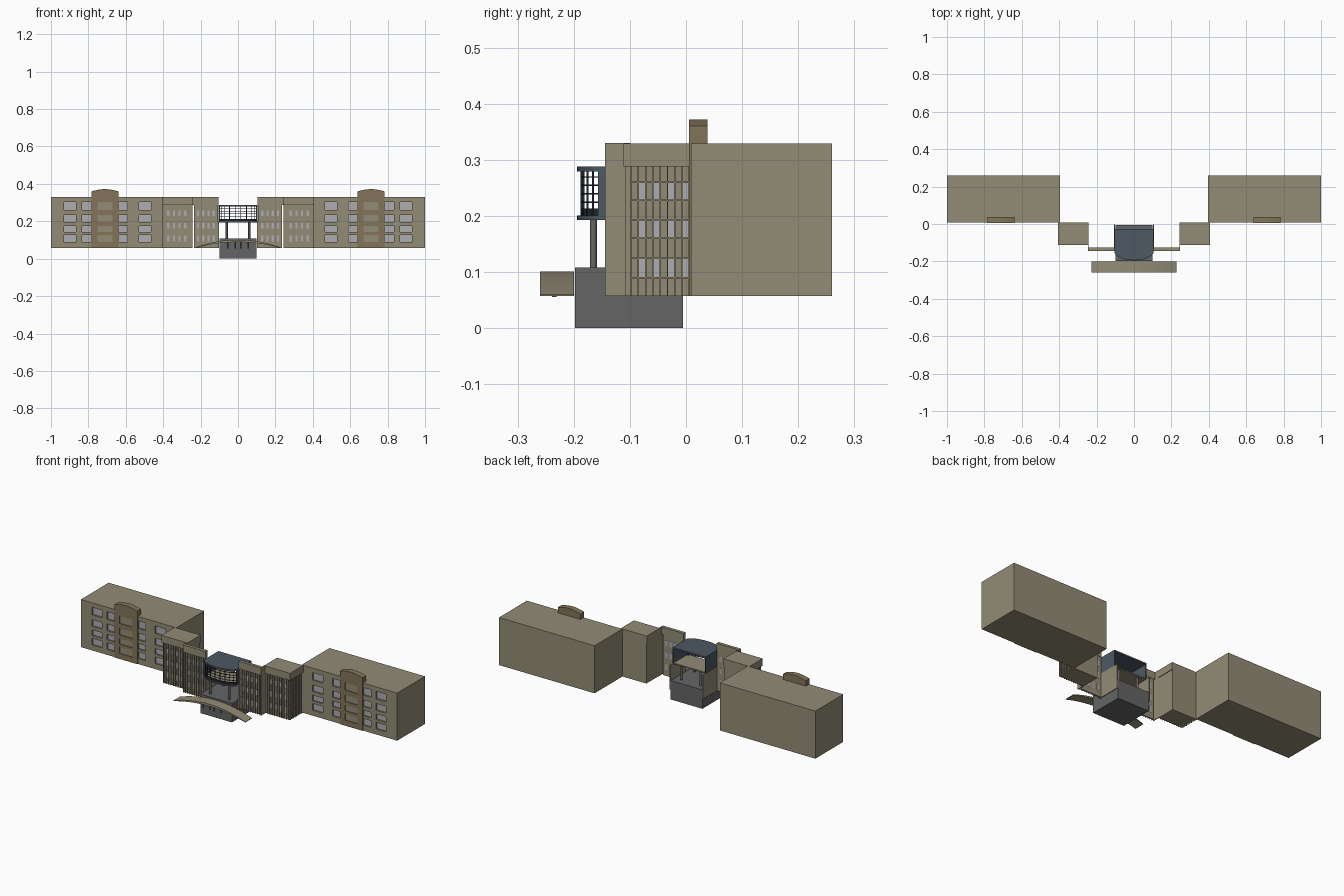
import bpy, bmesh, math
from mathutils import Matrix, Vector

if "Cube" in bpy.data.objects:
    bpy.data.objects.remove(bpy.data.objects["Cube"])


def material(name, rgb):
    m = bpy.data.materials.new(name)
    m.diffuse_color = (*rgb, 1)
    m.use_nodes = True
    m.node_tree.nodes["Principled BSDF"].inputs["Base Color"].default_value = m.diffuse_color
    return m


TAN = material("tan_stone", (0.29, 0.26, 0.18))
BROWN = material("brown_stone", (0.23, 0.175, 0.10))
GLASS = material("pale_glass", (0.42, 0.42, 0.44))
BLUE = material("blue_metal", (0.075, 0.10, 0.125))
DARK = material("dark_frame", (0.015, 0.02, 0.025))
GREY = material("grey_base", (0.13, 0.13, 0.13))


def finish(name, bm, mat, mirror=False, cutter=None):
    bmesh.ops.recalc_face_normals(bm, faces=bm.faces)
    me = bpy.data.meshes.new(name)
    bm.to_mesh(me)
    bm.free()
    ob = bpy.data.objects.new(name, me)
    bpy.context.collection.objects.link(ob)
    if mat:
        me.materials.append(mat)
    if cutter:
        b = ob.modifiers.new("windows", 'BOOLEAN')
        b.operation, b.solver, b.object = 'DIFFERENCE', 'EXACT', cutter
    if mirror:
        ob.modifiers.new("mirror", 'MIRROR')
    return ob


def add_box(bm, x0, x1, y0, y1, z0, z1):
    m = Matrix.Translation(((x0 + x1) / 2, (y0 + y1) / 2, (z0 + z1) / 2))
    bmesh.ops.create_cube(bm, size=1, matrix=m @ Matrix.Diagonal((x1 - x0, y1 - y0, z1 - z0, 1)))


def boxes(name, dims, mat, mirror=True, cutter=None):
    bm = bmesh.new()
    for d in dims:
        add_box(bm, *d)
    return finish(name, bm, mat, mirror, cutter)


def extrude(name, pts, vec, mat, mirror=False, cutter=None):
    bm = bmesh.new()
    f = bm.faces.new([bm.verts.new(p) for p in pts])
    r = bmesh.ops.extrude_face_region(bm, geom=[f])
    bmesh.ops.translate(bm, vec=vec, verts=[v for v in r['geom'] if isinstance(v, bmesh.types.BMVert)])
    return finish(name, bm, mat, mirror, cutter)


def posts(name, spots, r, z0, z1, mat):
    bm = bmesh.new()
    for x, y in spots:
        bmesh.ops.create_cone(bm, cap_ends=True, segments=12, radius1=r, radius2=r, depth=z1 - z0,
                              matrix=Matrix.Translation((x, y, (z0 + z1) / 2)))
    finish(name, bm, mat, True)


# Outer wings with recessed windows
ROWS = [(.088, .126), (.142, .174), (.195, .233), (.260, .303)]
COLS = [(.465, .53), (.59, .65), (.775, .835), (.865, .93)]
BAY = (.672, .752)
wing_cut = boxes("wing_window_cutter", [(*c, -.01, .02, *r) for c in COLS for r in ROWS], None, False)
bay_cut = boxes("bay_window_cutter", [(*BAY, -.01, .0175, *r) for r in ROWS], None, False)
for c in (wing_cut, bay_cut):
    c.hide_render = True
    c.hide_viewport = True
boxes("wing", [(.396, 1, .009, .26, .057, .329)], TAN, True, wing_cut)
boxes("wing_glass", [(*c, .0185, .021, *r) for c in COLS for r in ROWS], GLASS)
boxes("bay_glass", [(*BAY, .016, .018, *r) for r in ROWS], GLASS)

# Arched bay on each wing
arch = [(.64 + .144 * i / 12, .005, .36 + .012 * math.sin(math.pi * i / 12)) for i in range(13)]
extrude("arched_bay", [(.784, .005, .057)] + [(.64, .005, .057)] + arch, (0, .033, 0), BROWN, True, bay_cut)

# Gridded facades: fins, rails and alternate glass panes
STOREYS = [(.09, .125), (.16, .193), (.228, .26)]


def facade(name, plane, a0, a1, n, side=False, depth=.006):
    def put(u0, u1, d, z0, z1):
        if side:
            return (plane - .001, plane + d, u0, u1, z0, z1)
        return (u0, u1, plane - d, plane + .001, z0, z1)
    w = (a1 - a0) / n
    fins = [put(a0 + i * w - .0012, a0 + i * w + .0012, depth, .057, .289) for i in range(n + 1)]
    rails = [put(a0, a1, depth * .7, z - .0012, z + .0012) for s in STOREYS for z in s]
    panes = [put(a0 + i * w, a0 + (i + 1) * w, depth * .25, *s) for i in range(1, n, 2) for s in STOREYS]
    boxes(name + "_fins", fins + rails, TAN)
    boxes(name + "_panes", panes, GLASS)


# Middle blocks with overhanging cap
boxes("middle_block", [(.245, .398, -.102, .008, .057, .289)], TAN)
boxes("middle_cap", [(.242, .407, -.111, .008, .288, .329)], TAN)
facade("middle_front", -.102, .26, .395, 9)
facade("middle_side", .398, -.098, .006, 8, side=True)

# Screen walls beside the entrance
boxes("screen_wall", [(.106, .235, -.136, -.128, .057, .289)], TAN)
boxes("screen_cap", [(.105, .247, -.144, -.126, .288, .33)], TAN)
boxes("screen_return", [(.243, .247, -.144, -.1, .057, .33)], TAN)
facade("screen", -.136, .108, .235, 9)
boxes("screen_back_panes", [(.108 + .0141 * i, .122 + .0141 * i, -.129, -.127, *s)
                            for i in range(1, 9, 2) for s in STOREYS], GLASS)
boxes("entrance_side_wall", [(.102, .106, -.144, -.004, .057, .195)], TAN)

# Grey base
boxes("base", [(-.1, .1, -.198, -.005, 0, .108)], GREY, False)


# Bow-fronted upper room, open at the back
def bow(hw, y0, d, n=20):
    return [Vector((-hw * math.cos(math.pi * i / n), y0 - d * math.sin(math.pi * i / n), 0)) for i in range(n + 1)]


def slab(name, hw, d, back, z0, z1, mat):
    pts = [Vector((hw, back, 0)), Vector((-hw, back, 0))] + bow(hw, -.15, d)
    extrude(name, [p + Vector((0, 0, z0)) for p in pts][::-1], (0, 0, z1 - z0), mat)


def ring(name, z0, z1, mat, hw=.1, d=.038, t=.004):
    pts = bow(hw, -.15, d) + bow(hw - t, -.15, d - t)[::-1]
    extrude(name, [p + Vector((0, 0, z0)) for p in pts], (0, 0, z1 - z0), mat)


slab("room_roof", .104, .044, -.028, .279, .288, BLUE)
ring("room_lower_rim", .193, .201, BLUE, .104, .044, .015)
boxes("room_floor", [(-.1, .1, -.16, -.03, .193, .199)], TAN, False)
boxes("room_side_wall", [(.1, .104, -.157, -.028, .193, .28)], BLUE)
ring("room_sill", .2, .213, DARK)
for k in range(4):
    ring(f"room_glazing_bar_{k}", .223 + .015 * k, .2255 + .015 * k, DARK, t=.003)
boxes("room_mullions", [(p.x - .0015, p.x + .0015, p.y - .0005, p.y + .003, .2, .28)
                        for p in bow(.1, -.15, .038)[1:-1:2]], DARK, False)
posts("room_column", [(.06, -.165), (.06, -.045)], .006, .107, .195, GREY)

# Arched entrance canopy on short posts
N = 20
xs = [-.228 + .456 * i / N for i in range(N + 1)]
top = [(x, -.26, .06 + .041 * (1 - (x / .228) ** 2)) for x in xs]
low = [(x, -.26, .057 + .032 * (1 - (x / .228) ** 2)) for x in reversed(xs)]
extrude("canopy", top + low, (0, .06, 0), TAN)
posts("canopy_post", [(.015, -.235), (.055, -.235)], .004, .055, .09, GREY)
